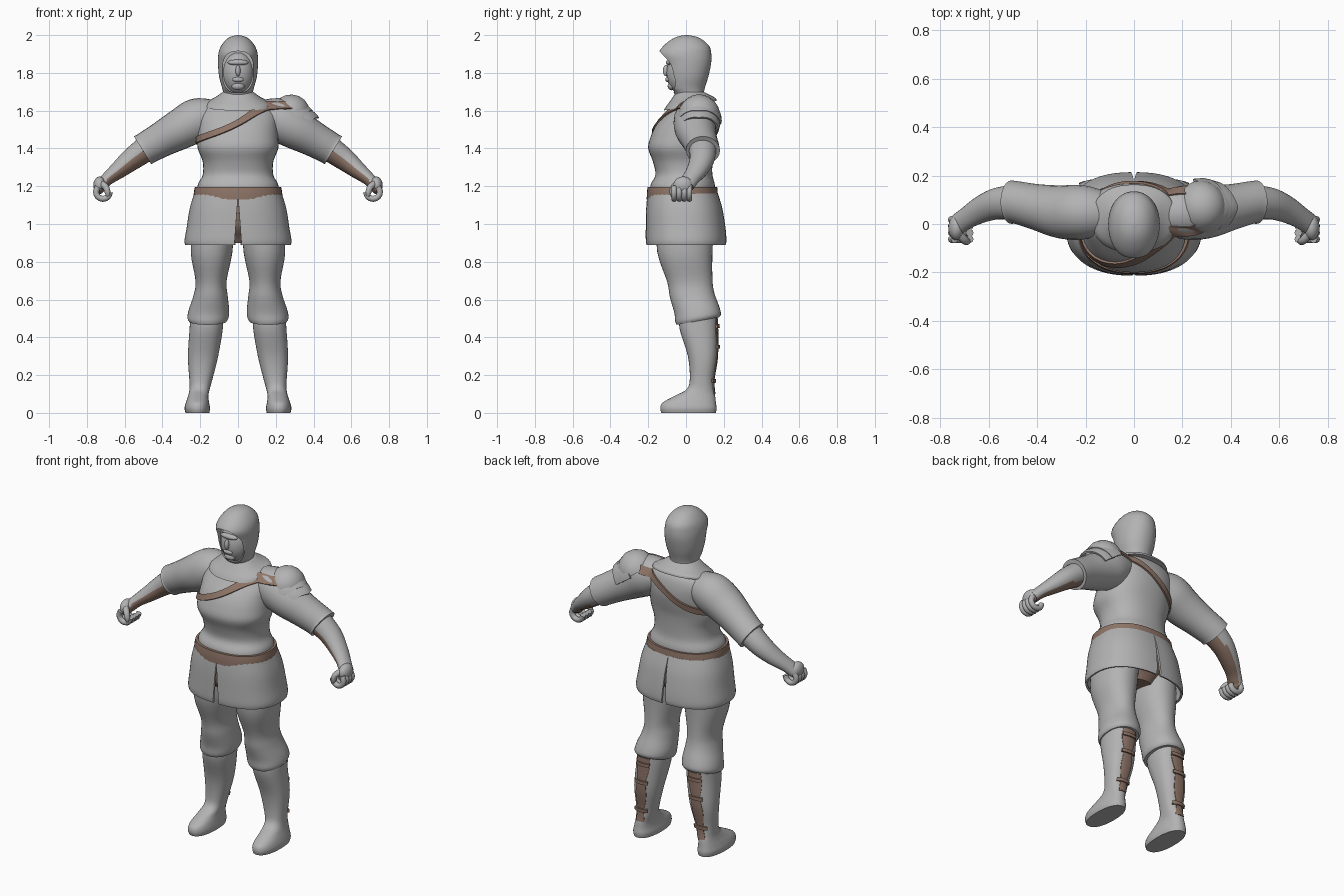
import bpy, bmesh, math
from mathutils import Vector
from mathutils.bvhtree import BVHTree

if "Cube" in bpy.data.objects:
    bpy.data.objects.remove(bpy.data.objects["Cube"])

def material(name, rgb):
    m = bpy.data.materials.new(name)
    m.diffuse_color = (*rgb, 1)
    m.use_nodes = True
    m.node_tree.nodes["Principled BSDF"].inputs["Base Color"].default_value = m.diffuse_color
    return m

GREY = material("grey cloth", (0.45, 0.45, 0.45))
BROWN = material("brown leather", (0.27, 0.175, 0.135))

def finish(ob, angle=40):
    """Apply modifiers, then smooth with sharp creases."""
    bpy.ops.object.select_all(action='DESELECT')
    ob.select_set(True)
    bpy.context.view_layer.objects.active = ob
    for m in list(ob.modifiers):
        bpy.ops.object.modifier_apply(modifier=m.name)
    bpy.ops.object.shade_smooth_by_angle(angle=math.radians(angle))
    return ob

def make(name, verts, faces, mat, thick=0):
    me = bpy.data.meshes.new(name)
    me.from_pydata([tuple(v) for v in verts], [], faces)
    bm = bmesh.new()
    bm.from_mesh(me)
    bmesh.ops.recalc_face_normals(bm, faces=bm.faces)
    bm.to_mesh(me)
    bm.free()
    ob = bpy.data.objects.new(name, me)
    bpy.context.collection.objects.link(ob)
    me.materials.append(mat)
    if thick:
        m = ob.modifiers.new("thickness", 'SOLIDIFY')
        m.thickness, m.offset = thick, 0
    return finish(ob)

def loft(name, rings, mat, closed=True, caps=True, thick=0):
    n, k = len(rings[0]), len(rings)
    faces = [(i * n + j, i * n + (j + 1) % n, (i + 1) * n + (j + 1) % n, (i + 1) * n + j)
             for i in range(k - 1) for j in range(n if closed else n - 1)]
    if caps and closed:
        faces += [tuple(range(n)), tuple(range((k - 1) * n, k * n))]
    return make(name, [p for r in rings for p in r], faces, mat, thick)

def smooth(secs, k=4):
    """Catmull-Rom interpolation of section tuples."""
    out = []
    for i in range(len(secs) - 1):
        q = [secs[max(0, min(len(secs) - 1, i + d))] for d in (-1, 0, 1, 2)]
        for s in range(k):
            t = s / k
            out.append(tuple(b + 0.5 * t * (c - a + t * (2*a - 5*b + 4*c - d + t * (3*(b - c) + d - a)))
                             for a, b, c, d in zip(*q)))
    return out + [secs[-1]]

def sup(c, e):
    return math.copysign(abs(c) ** (2 / e), c)

def point(s, a, e=2.3):
    z, x0, x1, y0, y1, tilt = s
    y = (y0 + y1) / 2 + (y1 - y0) / 2 * sup(math.sin(a), e)
    return Vector(((x0 + x1) / 2 + (x1 - x0) / 2 * sup(math.cos(a), e), y, z + tilt * y))

def body(name, secs, mat, sx=1, n=40, e=2.3):
    """Upright loft from (z, x0, x1, y0, y1, tilt) sections."""
    rings = [[point(s, 2 * math.pi * j / n, e) for j in range(n)] for s in smooth(secs)]
    return loft(name, [[Vector((p.x * sx, p.y, p.z)) for p in r] for r in rings], mat)

def sym(z, rx, y0, y1, tilt=0):
    return (z, -rx, rx, y0, y1, tilt)

def tube(name, secs, mat, sx=1, n=24, k=4):
    """Loft along a path of (x, y, z, radius, depth) sections."""
    secs = smooth(secs, k)
    c = [Vector((s[0] * sx, s[1], s[2])) for s in secs]
    rings = []
    for i, s in enumerate(secs):
        d = (c[min(i + 1, len(c) - 1)] - c[max(i - 1, 0)]).normalized()
        w = Vector((0, 1, 0))
        w = (w - d * w.dot(d)).normalized()
        u = w.cross(d)
        rings.append([c[i] + u * s[3] * math.cos(a) + w * s[4] * math.sin(a)
                      for a in (2 * math.pi * j / n for j in range(n))])
    return loft(name, rings, mat)

def blob(name, c, r, mat):
    bm = bmesh.new()
    bmesh.ops.create_uvsphere(bm, u_segments=24, v_segments=14, radius=1)
    vs = [Vector((v.co.x * r[0] + c[0], v.co.y * r[1] + c[1], v.co.z * r[2] + c[2])) for v in bm.verts]
    fs = [tuple(v.index for v in f.verts) for f in bm.faces]
    bm.free()
    return make(name, vs, fs, mat)

def drape(name, targets, rows, offset, thick, closed=False):
    """Lay a grid of (origin, aim) rays onto the target surfaces as a thin plate."""
    trees = [BVHTree.FromPolygons([v.co for v in t.data.vertices],
                                  [p.vertices[:] for p in t.data.polygons]) for t in targets]
    def hit(o, aim):
        d = (aim - o).normalized()
        hs = [h[3] for h in (t.ray_cast(o, d) for t in trees) if h[0]]
        return o + d * (min(hs) - offset) if hs else aim
    return loft(name, [[hit(*r) for r in row] for row in rows], BROWN, closed, False, thick)

def paint(ob, direction, limit):
    ob.data.materials.append(BROWN)
    d = Vector(direction).normalized()
    for p in ob.data.polygons:
        if p.normal.dot(d) > limit:
            p.material_index = 1

# tunic body
tunic = body("tunic", [sym(1.14, .212, -.185, .15), sym(1.205, .214, -.188, .153), sym(1.26, .187, -.162, .14),
    sym(1.33, .187, -.175, .14), sym(1.40, .213, -.2, .145), sym(1.46, .213, -.188, .158),
    sym(1.52, .21, -.16, .168), sym(1.58, .21, -.112, .165), sym(1.63, .18, -.07, .15),
    sym(1.665, .11, -.035, .12)], GREY)

# belt and hips under the skirt
body("belt", [sym(1.13, .236, -.208, .17), sym(1.165, .234, -.207, .168), sym(1.197, .228, -.203, .165)], BROWN)
body("hips", [sym(.90, .08, -.1, .1), sym(.93, .11, -.12, .12), sym(1.0, .18, -.17, .16), sym(1.14, .2, -.18, .15)], BROWN)

# skirt halves, split front and back
skirt_secs = smooth([sym(1.16, .226, -.198, .163), sym(1.08, .25, -.205, .187), sym(.98, .266, -.207, .203),
                     sym(.915, .277, -.207, .208), sym(.89, .274, -.203, .204)])
for sx, side in ((1, "left"), (-1, "right")):
    rings = []
    for s in skirt_secs:
        gap = .003 + .036 * max(0, (1.12 - s[0]) / .23)
        a0, a1 = -math.pi / 2 + gap, math.pi / 2 - gap * .7
        ps = [point(s, a0 + (a1 - a0) * j / 30, 2.4) for j in range(31)]
        rings.append([Vector((p.x * sx, p.y, p.z)) for p in ps])
    loft(side + "_skirt", rings, GREY, closed=False, thick=.012)

# legs, boots, arms, hands
arms = {}
for sx, side in ((1, "left"), (-1, "right")):
    body(side + "_breeches", [(1.02, .02, .24, -.155, .15, 0), (.85, .03, .25, -.152, .14, 0), (.70, .06, .225, -.10, .14, .05),
        (.62, .055, .235, -.085, .15, .1), (.54, .047, .26, -.062, .175, .15), (.495, .05, .268, -.057, .185, .17),
        (.475, .06, .26, -.05, .177, .18)], GREY, sx, e=2.15)
    boot = body(side + "_boot", [(.54, .08, .25, -.03, .165, 0), (.45, .08, .256, -.035, .166, 0), (.30, .105, .265, .01, .165, 0),
        (.18, .135, .258, .02, .147, 0), (.125, .15, .257, .003, .148, 0), (.09, .157, .264, -.06, .154, 0),
        (.055, .153, .276, -.123, .158, 0), (.025, .148, .283, -.136, .162, 0), (0, .152, .278, -.13, .158, 0)], GREY, sx)

    # leather panel with cross straps on the back of the boot
    def back_rows(z0, z1, nz, half):
        rows = []
        for i in range(nz + 1):
            z = z0 + (z1 - z0) * i / nz
            cx = sx * (.205 - .09 * (z - .1))
            rows.append([(Vector((cx + half(z) * (j / 4 - 1), 1, z)), Vector((cx + half(z) * (j / 4 - 1), .1, z)))
                         for j in range(9)])
        return rows
    drape(side + "_boot_panel", [boot], back_rows(.10, .50, 30,
          lambda z: .014 + .045 * (z - .1) + .013 * abs(math.sin((z - .17) * 17))), .003, .004)
    for n, z in enumerate((.17, .35, .46)):
        drape(f"{side}_boot_strap_{n}", [boot], back_rows(z - .01, z + .01, 1, lambda z: .042), .008, .01)

    arms[side] = tube(side + "_sleeve", [(.12, .045, 1.575, .085, .09), (.21, .048, 1.553, .115, .112), (.30, .05, 1.505, .108, .11),
        (.40, .07, 1.45, .094, .095), (.48, .088, 1.405, .087, .088), (.505, .09, 1.39, .087, .09)], GREY, sx)
    fore = tube(side + "_forearm", [(.47, .088, 1.41, .07, .075), (.56, .085, 1.345, .06, .066),
        (.63, .06, 1.288, .047, .056), (.69, .025, 1.24, .035, .046), (.725, .0, 1.205, .033, .045)], GREY, sx)
    paint(fore, (-.45 * sx, -.35, -.82), .35)
    palm = blob(side + "_palm", (.733 * sx, -.015, 1.205), (.033, .052, .046), GREY)
    paint(palm, (-.7 * sx, 0, -.7), .6)
    for f in range(4):
        y = .018 - .027 * f
        arc = [(.715 + .037 * math.cos(a), y, 1.17 + .037 * math.sin(a), .016, .0155)
               for a in (math.radians(45 - 45 * i) for i in range(6))]
        tube(f"{side}_finger_{f}", arc, GREY, sx, 10, 2)
    tube(side + "_thumb", [(.725, -.04, 1.215, .018, .018), (.70, -.066, 1.195, .017, .017),
                           (.69, -.072, 1.165, .015, .015), (.69, -.07, 1.145, .008, .008)], GREY, sx, 12)

# hood with face opening
hood = body("hood", [sym(1.655, .10, -.06, .118), sym(1.69, .08, -.062, .097), sym(1.72, .084, -.092, .10),
    sym(1.78, .10, -.108, .118), sym(1.85, .106, -.125, .133), sym(1.90, .104, -.145, .134), sym(1.94, .091, -.122, .124),
    sym(1.975, .064, -.08, .088), sym(1.993, .035, -.042, .05), sym(2.0, .004, -.004, .006)], GREY, e=2.1)
cut = loft("face_opening_cutter", [[Vector((.083 * sup(math.cos(a), 2.6), y, 1.805 + .11 * sup(math.sin(a), 2.6)))
    for a in (2 * math.pi * j / 40 for j in range(40))] for y in (-.3, -.05)], GREY)
cut.hide_render = True
m = hood.modifiers.new("opening", 'BOOLEAN')
m.object, m.operation, m.solver = cut, 'DIFFERENCE', 'EXACT'
finish(hood)
bpy.data.objects.remove(cut)

# face
blob("face", (0, -.02, 1.80), (.084, .084, .115), GREY)
blob("nose", (0, -.106, 1.812), (.013, .016, .03), GREY)
blob("brow", (0, -.086, 1.855), (.055, .02, .016), GREY)
blob("mouth", (0, -.095, 1.765), (.03, .014, .014), GREY)
blob("chin", (0, -.075, 1.73), (.034, .022, .022), GREY)

# collar mantle
body("collar", [sym(1.622, .176, -.118, .163, .18), sym(1.64, .168, -.105, .158, .16),
                sym(1.665, .125, -.08, .135, .1), sym(1.70, .08, -.05, .095)], GREY)

# shoulder strap across the chest and back
rows = []
for dz in (-.018, .018):
    row = []
    for j in range(96):
        a = 2 * math.pi * j / 96
        c = Vector((0, .02, 1.535 + .095 * math.cos(a) + dz))
        row.append((c + Vector((math.cos(a), math.sin(a), 0)), c))
    rows.append(row)
drape("chest_strap", [tunic, arms["left"]], rows, .005, .01, True)

# layered shoulder guard
AX, UP, Y = Vector((.84, 0, -.54)), Vector((.54, 0, .84)), Vector((0, 1, 0))
def plate(name, secs):
    rings = []
    for x, z, r in secs:
        angs = [math.radians(-80 + 160 * j / 24) for j in range(25)]
        rings.append([Vector((x, .068, z)) + UP * r * math.cos(a) + Y * r * .9 * math.sin(a)
                      - AX * .035 * abs(math.sin(a)) for a in angs])
    loft(name, rings, GREY, closed=False, thick=.01)
plate("middle_shoulder_plate", [(.26, 1.535, .128), (.30, 1.508, .132), (.325, 1.49, .127)])
plate("lower_shoulder_plate", [(.30, 1.51, .12), (.34, 1.482, .122), (.365, 1.465, .114)])
dome = []
for i in range(10):
    t = math.pi * (i + .15) / 9.3
    dome.append([Vector((.275, .07, 1.575)) - AX * .1 * math.cos(t)
                 + (UP * .108 * math.cos(b) + Y * .105 * math.sin(b)) * math.sin(t)
                 for b in (math.radians(-95 + 190 * j / 24) for j in range(25))])
loft("upper_shoulder_plate", dome, GREY, closed=False, thick=.01)
